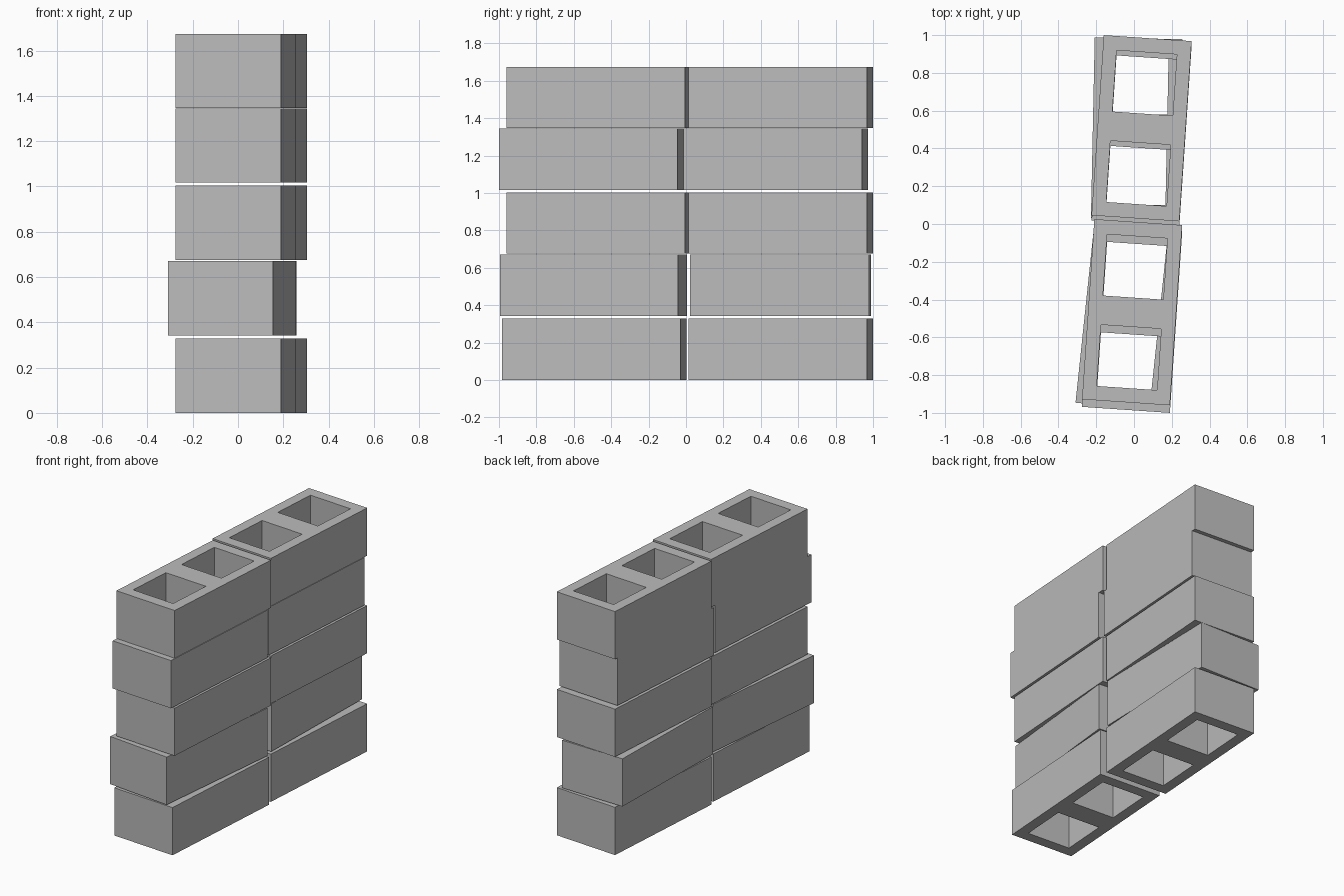
import bpy
import bmesh
import math

default = bpy.data.objects.get("Cube")
if default:
    bpy.data.objects.remove(default, do_unlink=True)

LENGTH, WIDTH, HEIGHT = 0.956, 0.466, 0.328
HOLE_L, HOLE_W, HOLE_OFFSET = 0.325, 0.32, 0.24

concrete = bpy.data.materials.new("concrete_grey")
concrete.use_nodes = True
GREY = (0.5, 0.5, 0.5, 1)
concrete.diffuse_color = GREY
concrete.node_tree.nodes["Principled BSDF"].inputs["Base Color"].default_value = GREY


def make_block_mesh():
    """Hollow block: a plan of cells with two left open, extruded upwards."""
    xs = [-WIDTH / 2, -HOLE_W / 2, HOLE_W / 2, WIDTH / 2]
    inner, outer = HOLE_OFFSET - HOLE_L / 2, HOLE_OFFSET + HOLE_L / 2
    ys = [-LENGTH / 2, -outer, -inner, inner, outer, LENGTH / 2]
    bm = bmesh.new()
    grid = [[bm.verts.new((x, y, 0)) for y in ys] for x in xs]
    for i in range(len(xs) - 1):
        for j in range(len(ys) - 1):
            if i == 1 and j in (1, 3):  # the two cores
                continue
            bm.faces.new((grid[i][j], grid[i + 1][j],
                          grid[i + 1][j + 1], grid[i][j + 1]))
    result = bmesh.ops.extrude_face_region(bm, geom=bm.faces[:], use_keep_orig=True)
    top = [v for v in result["geom"] if isinstance(v, bmesh.types.BMVert)]
    bmesh.ops.translate(bm, verts=top, vec=(0, 0, HEIGHT))
    bmesh.ops.recalc_face_normals(bm, faces=bm.faces[:])
    mesh = bpy.data.meshes.new("hollow_block")
    bm.to_mesh(mesh)
    bm.free()
    mesh.materials.append(concrete)
    return mesh


block_mesh = make_block_mesh()


def place_block(name, x, y, z, turn):
    block = bpy.data.objects.new(name, block_mesh)
    block.location = (x, y, z)
    block.rotation_euler.z = -math.radians(turn)
    bpy.context.collection.objects.link(block)


# Courses from the ground up: base height, then (x, y, clockwise turn) of each block
courses = [
    (0.0, (-0.01, -0.49, 3.9), (0.04, 0.507, 3.9)),
    (0.342, (-0.028, -0.495, 6.0), (0.015, 0.505, 1.2)),
    (0.675, (-0.01, -0.467, 3.9), (0.04, 0.507, 3.9)),
    (1.017, (-0.01, -0.507, 3.9), (0.04, 0.48, 3.9)),
    (1.346, (-0.01, -0.467, 3.9), (0.04, 0.507, 3.9)),
]
for number, (z, front, rear) in enumerate(courses, 1):
    place_block(f"front_block_{number}", front[0], front[1], z, front[2])
    place_block(f"rear_block_{number}", rear[0], rear[1], z, rear[2])
